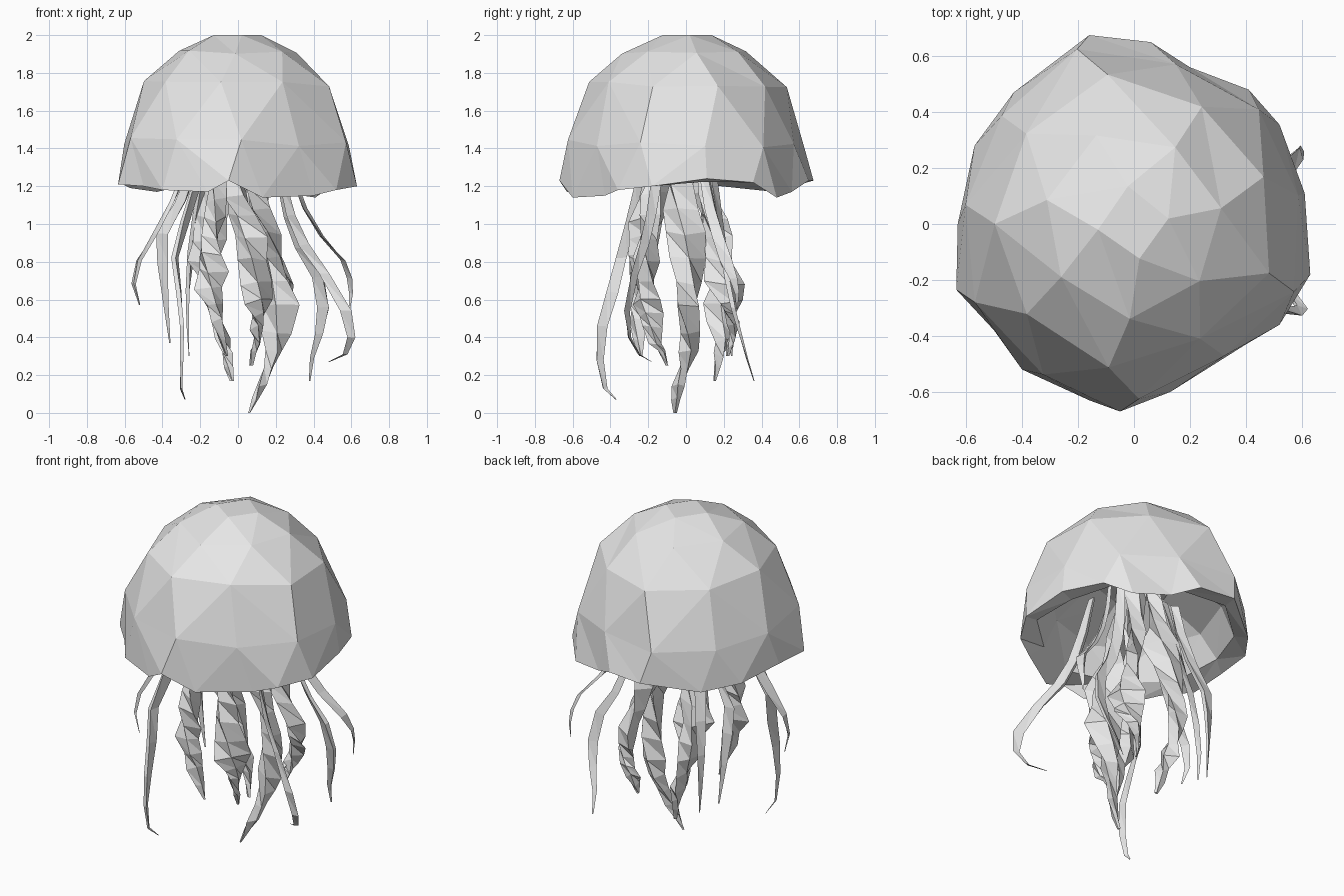
import bpy, bmesh, math, random
from mathutils import Vector

if "Cube" in bpy.data.objects:
    bpy.data.objects.remove(bpy.data.objects["Cube"])

random.seed(4)
TAU = 2 * math.pi

grey = bpy.data.materials.new("pale grey")
grey.diffuse_color = (0.8, 0.8, 0.8, 1)
grey.use_nodes = True
grey.node_tree.nodes["Principled BSDF"].inputs["Base Color"].default_value = grey.diffuse_color


def finish(bm, name):
    bmesh.ops.recalc_face_normals(bm, faces=bm.faces)
    mesh = bpy.data.meshes.new(name)
    bm.to_mesh(mesh)
    bm.free()
    mesh.materials.append(grey)
    obj = bpy.data.objects.new(name, mesh)
    bpy.context.collection.objects.link(obj)
    return obj


# ---- bell: irregular wavy rim, faceted dome, hollow lining ----
RIM = [(-.05, -.67, 1.23), (.13, -.6, 1.14), (.4, -.43, 1.15), (.52, -.36, 1.18),
       (.63, -.18, 1.2), (.61, .11, 1.24), (.52, .355, 1.22), (.41, .48, 1.14),
       (.2, .56, 1.17), (.06, .65, 1.23), (-.16, .675, 1.23), (-.43, .47, 1.17),
       (-.57, .28, 1.19), (-.63, 0, 1.22), (-.635, -.235, 1.21), (-.5, -.38, 1.2),
       (-.4, -.52, 1.18), (-.16, -.63, 1.17)]
POLAR = sorted((math.atan2(y, x) % TAU, math.hypot(x, y)) for x, y, z in RIM)


def rim_radius(a):
    pts = [(POLAR[-1][0] - TAU, POLAR[-1][1])] + POLAR + [(POLAR[0][0] + TAU, POLAR[0][1])]
    for (a0, r0), (a1, r1) in zip(pts, pts[1:]):
        if a0 <= a <= a1:
            return r0 + (r1 - r0) * (a - a0) / (a1 - a0)
    return 0.63


def ring(bm, z, frac, n, offset, jitter=0.0):
    out = []
    for i in range(n):
        a = (i + offset) * TAU / n
        r = rim_radius(a) * frac
        h = z + random.uniform(-jitter, jitter)
        out.append((a, bm.verts.new((r * math.cos(a), r * math.sin(a), h))))
    return out


def stitch(bm, a, b):
    """Triangulate between two rings of different counts."""
    def ang(r, k):
        return r[k % len(r)][0] + TAU * (k // len(r))

    def v(r, k):
        return r[k % len(r)][1]
    i = j = 0
    while i < len(a) or j < len(b):
        if j == len(b) or (i < len(a) and ang(a, i + 1) <= ang(b, j + 1)):
            bm.faces.new((v(a, i), v(a, i + 1), v(b, j)))
            i += 1
        else:
            bm.faces.new((v(a, i), v(b, j + 1), v(b, j)))
            j += 1


bm = bmesh.new()
rim = sorted(((math.atan2(p[1], p[0]) % TAU, bm.verts.new(p)) for p in RIM),
             key=lambda t: t[0])
outer = [rim,
         ring(bm, 1.43, 0.96, 11, 0.3, 0.03),
         ring(bm, 1.74, 0.79, 9, 0.5, 0.02),
         ring(bm, 1.91, 0.51, 7, 0.2, 0.01),
         ring(bm, 2.0, 0.2, 4, 0.1)]
inner = [rim,
         ring(bm, 1.24, 0.87, 11, 0.3, 0.02),
         ring(bm, 1.42, 0.76, 9, 0.5),
         ring(bm, 1.58, 0.4, 6, 0.2)]
for rings in (outer, inner):
    for a, b in zip(rings, rings[1:]):
        stitch(bm, a, b)
    bm.faces.new([v for _, v in rings[-1]])
finish(bm, "bell")


# ---- hanging strands: tapered tubes along a path ----
def sample(path, t):
    s = t * (len(path) - 1)
    k = min(int(s), len(path) - 2)
    return Vector(path[k]).lerp(Vector(path[k + 1]), s - k)


def strand(name, path, steps, width, thick, sides, twist, crumple):
    bm = bmesh.new()
    prev = None
    phase = random.uniform(0, TAU)
    for s in range(steps + 1):
        t = s / steps
        c = sample(path, t)
        taper = min(0.7 + 1.2 * t, 1.0, 0.12 + 2.2 * (1 - t))
        turn = phase + twist * t
        loop = []
        for k in range(sides):
            a = k * TAU / sides
            f = taper * random.uniform(1 - crumple, 1 + crumple * 0.6)
            u, w = math.cos(a) * width * f, math.sin(a) * thick * f
            loop.append(bm.verts.new((
                c.x + u * math.cos(turn) - w * math.sin(turn),
                c.y + u * math.sin(turn) + w * math.cos(turn),
                max(0, c.z + (random.uniform(-.04, .04) * crumple if 0 < t < 1 else 0)))))
        if prev:
            for k in range(sides):
                n = (k + 1) % sides
                bm.faces.new((prev[k], prev[n], loop[n]))
                bm.faces.new((prev[k], loop[n], loop[k]))
        else:
            bm.faces.new(loop[::-1])
        prev = loop
    bm.faces.new(prev)
    finish(bm, name)


# thick frilly arms in the middle
ARMS = [
    [(-.06, .08, 1.56), (-.1, .1, 1.2), (-.17, .14, .9), (-.14, .2, .6), (-.07, .19, .35), (-.03, .15, .17)],
    [(-.08, -.1, 1.56), (-.1, -.18, 1.2), (-.16, -.25, .88), (-.14, -.27, .6), (-.06, -.24, .3)],
    [(.0, -.08, 1.56), (-.02, -.15, 1.2), (.06, -.2, .9), (.1, -.22, .6), (.11, -.18, .42), (.07, -.1, .25)],
    [(.06, 0, 1.56), (.09, -.04, 1.2), (.17, .0, .9), (.23, .0, .62), (.2, .02, .35), (.14, -.03, .16), (.06, -.06, 0)],
    [(.05, .08, 1.56), (.06, .1, 1.2), (.15, .16, .9), (.26, .22, .6), (.2, .26, .45), (.17, .22, .3)],
]
for i, path in enumerate(ARMS):
    strand(f"frilly_arm_{i + 1}", path, 13, 0.095, 0.06, 4, 5.0, 0.45)

# thin outer ribbons
RIBBONS = [
    [(-.24, -.1, 1.45), (-.3, -.14, 1.2), (-.44, -.18, .95), (-.57, -.2, .74), (-.52, -.21, .57)],
    [(-.2, .1, 1.45), (-.25, .12, 1.2), (-.39, .15, .95), (-.39, .18, .72), (-.36, .2, .37)],
    [(-.18, -.2, 1.45), (-.23, -.26, 1.15), (-.34, -.33, .88), (-.31, -.4, .64), (-.29, -.47, .4), (-.31, -.45, .15), (-.28, -.37, .07)],
    [(.24, .08, 1.45), (.3, .11, 1.18), (.42, .17, .96), (.58, .23, .78), (.6, .27, .67), (.59, .27, .55)],
    [(.2, -.12, 1.45), (.25, -.16, 1.15), (.31, -.2, .94), (.45, -.27, .74), (.6, -.33, .47), (.59, -.27, .32), (.48, -.18, .27)],
    [(.2, .12, 1.45), (.24, .15, 1.15), (.31, .19, .92), (.43, .22, .72), (.47, .26, .5), (.4, .31, .33), (.38, .36, .17)],
    [(-.14, .1, 1.45), (-.2, .14, 1.15), (-.25, .2, .85), (-.27, .24, .55), (-.26, .24, .3)],
]
for i, path in enumerate(RIBBONS):
    strand(f"ribbon_tentacle_{i + 1}", path, len(path) + 1, 0.042, 0.015, 3, 1.6, 0.15)
